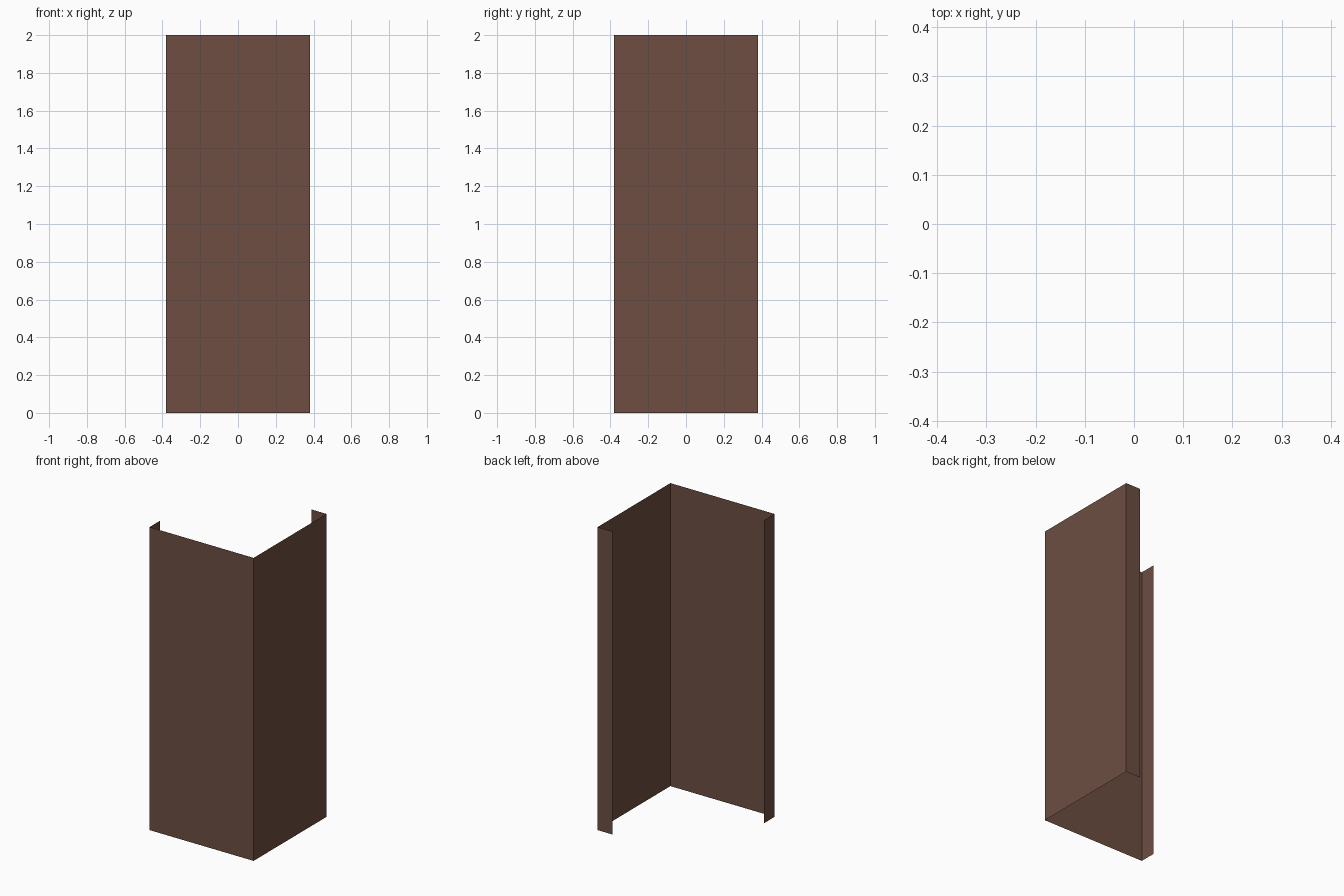
import bpy, bmesh

if "Cube" in bpy.data.objects:
    bpy.data.objects.remove(bpy.data.objects["Cube"])

HALF, HEIGHT, LIP = 0.38, 2.0, 0.11

brown = bpy.data.materials.new("brown")
brown.diffuse_color = (0.153, 0.076, 0.054, 1)
brown.use_nodes = True
brown.node_tree.nodes["Principled BSDF"].inputs["Base Color"].default_value = brown.diffuse_color

# Plan outline of the thin folded sheet: left lip, front wall, right wall, back lip
outline = [(-HALF, -HALF + LIP), (-HALF, -HALF), (HALF, -HALF),
           (HALF, HALF), (HALF - LIP, HALF)]

bm = bmesh.new()
verts = [bm.verts.new((x, y, 0)) for x, y in outline]
edges = [bm.edges.new(pair) for pair in zip(verts, verts[1:])]

# Raise the outline into upright walls
raised = bmesh.ops.extrude_edge_only(bm, edges=edges)["geom"]
bmesh.ops.translate(bm, vec=(0, 0, HEIGHT),
                    verts=[g for g in raised if isinstance(g, bmesh.types.BMVert)])

# Make the front wall face outward (-y), and the joined walls with it
bm.normal_update()
front = min(bm.faces, key=lambda f: f.calc_center_median().y)
if front.normal.y > 0:
    bmesh.ops.reverse_faces(bm, faces=bm.faces[:])

mesh = bpy.data.meshes.new("corner_panel")
bm.to_mesh(mesh)
bm.free()
mesh.materials.append(brown)
panel = bpy.data.objects.new("corner_panel", mesh)
bpy.context.collection.objects.link(panel)
